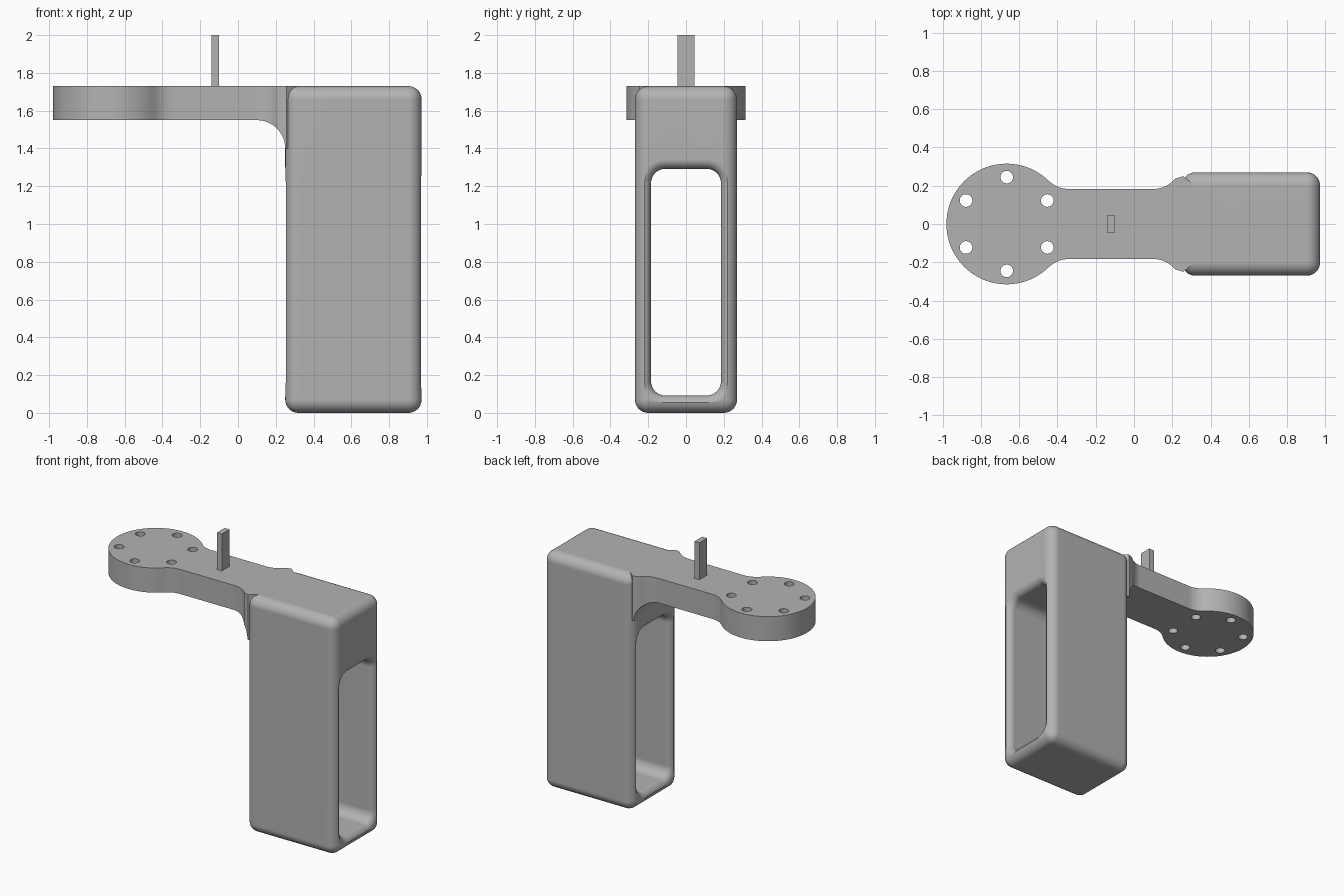
import bpy, bmesh
from math import sin, cos, radians, degrees, atan2, sqrt, pi
from mathutils import Vector

if "Cube" in bpy.data.objects:
    bpy.data.objects.remove(bpy.data.objects["Cube"], do_unlink=True)

GREY = (0.45, 0.45, 0.45, 1.0)
mat = bpy.data.materials.new("plain grey")
mat.use_nodes = True
mat.diffuse_color = GREY
mat.node_tree.nodes["Principled BSDF"].inputs["Base Color"].default_value = GREY

TOP, ARM_BOTTOM = 1.73, 1.55
ARM_HALF, FILLET = 0.183, 0.15
DISC_X, DISC_R = -0.665, 0.315
BODY_X0, BODY_X1, BODY_HALF, ROUND = 0.25, 0.972, 0.27, 0.07


def finish(bm, name):
    bmesh.ops.recalc_face_normals(bm, faces=bm.faces)
    mesh = bpy.data.meshes.new(name)
    bm.to_mesh(mesh)
    bm.free()
    mesh.materials.append(mat)
    obj = bpy.data.objects.new(name, mesh)
    bpy.context.collection.objects.link(obj)
    return obj


def box(name, lo, hi, bevel=0):
    bm = bmesh.new()
    bmesh.ops.create_cube(bm, size=1)
    for v in bm.verts:
        v.co = [hi[i] if v.co[i] > 0 else lo[i] for i in range(3)]
    if bevel:
        bmesh.ops.bevel(bm, geom=bm.edges[:], offset=bevel, segments=8,
                        profile=0.5, affect='EDGES')
    return finish(bm, name)


def prism(name, points, shift):
    bm = bmesh.new()
    face = bm.faces.new([bm.verts.new(p) for p in points])
    grown = bmesh.ops.extrude_face_region(bm, geom=[face])["geom"]
    bmesh.ops.translate(bm, vec=Vector(shift),
                        verts=[g for g in grown if isinstance(g, bmesh.types.BMVert)])
    return finish(bm, name)


def arc(cx, cy, r, a0, a1, n):
    steps = [radians(a0 + (a1 - a0) * i / n) for i in range(n + 1)]
    return [(cx + r * cos(a), cy + r * sin(a)) for a in steps]


def boolean(target, tool, operation):
    mod = target.modifiers.new(operation, 'BOOLEAN')
    mod.operation, mod.solver, mod.object = operation, 'EXACT', tool
    bpy.context.view_layer.objects.active = target
    bpy.ops.object.modifier_apply(modifier=mod.name)
    bpy.data.objects.remove(tool, do_unlink=True)


# Arm plan: flared root, straight neck, filleted round plate
fy = ARM_HALF + FILLET
neck_x = DISC_X + sqrt((DISC_R + FILLET) ** 2 - fy ** 2)
meet = degrees(atan2(fy, neck_x - DISC_X))
half = [(0.32, 0.2), (0.257, 0.25)]
half += arc(0.10, fy, FILLET, -40, -90, 8)
half += arc(neck_x, fy, FILLET, -90, meet - 180, 8)
half += arc(DISC_X, 0, DISC_R, meet, 180, 32)[1:]
outline = half + [(x, -y) for x, y in reversed(half[:-1])]
arm = prism("arm", [(x, y, 1.3) for x, y in outline], (0, 0, TOP - 1.3))

# Arm side profile with the fillet running down into the grip
side = [(-1.2, TOP + 0.1), (-1.2, ARM_BOTTOM)]
side += arc(0.10, ARM_BOTTOM - FILLET, FILLET, 90, 0, 12)
side += [(0.5, ARM_BOTTOM - FILLET), (0.5, TOP + 0.1)]
boolean(arm, prism("side_profile", [(x, -0.5, z) for x, z in side], (0, 1, 0)), 'INTERSECT')

# Ring of bolt holes
for k in range(6):
    a = radians(30) + k * pi / 3
    rim = arc(DISC_X + 0.245 * cos(a), 0.245 * sin(a), 0.033, 0, 345, 23)
    boolean(arm, prism("bolt_hole", [(x, y, 1.4) for x, y in rim], (0, 0, 0.5)), 'DIFFERENCE')

# Rounded grip block joined to the arm
grip = box("grip_and_arm", (BODY_X0, -BODY_HALF, 0), (BODY_X1, BODY_HALF, TOP), ROUND)
boolean(grip, arm, 'UNION')


# Window through the grip, with rounded mouths at both ends
def window_ring(x, off):
    hy, hz, r, zc = 0.185 + off, 0.6 + off, 0.075 + off, 0.692
    pts = []
    for sy, sz, a in ((1, 1, 0), (-1, 1, 90), (-1, -1, 180), (1, -1, 270)):
        pts += arc(sy * (hy - r), zc + sz * (hz - r), r, a, a + 90, 8)
    return [(x, y, z) for y, z in pts]


MOUTH = 0.05
flare = [(-0.1, MOUTH)]
for i in range(9):
    a = i * pi / 16
    flare.append((MOUTH * (1 - cos(a)), MOUTH * (1 - sin(a))))
flare = [flare[0]] + [(d, o) for d, o in flare[1:]]
rings = [window_ring(BODY_X0 + d, o) for d, o in flare]
rings += [window_ring(BODY_X1 - d, o) for d, o in reversed(flare)]
bm = bmesh.new()
loops = [[bm.verts.new(p) for p in ring] for ring in rings]
for a, b in zip(loops, loops[1:]):
    for i in range(len(a)):
        j = (i + 1) % len(a)
        bm.faces.new((a[i], a[j], b[j], b[i]))
bm.faces.new(loops[0])
bm.faces.new(loops[-1])
boolean(grip, finish(bm, "window"), 'DIFFERENCE')

# Upright sight post on the neck
post = box("sight_post", (-0.14, -0.045, TOP - 0.01), (-0.10, 0.045, 2.0))

# Smooth curved surfaces, keep flats flat and edges crisp
bpy.ops.object.select_all(action='DESELECT')
grip.select_set(True)
bpy.context.view_layer.objects.active = grip
bpy.ops.object.shade_smooth_by_angle(angle=radians(30))
weighted = grip.modifiers.new("flat_normals", 'WEIGHTED_NORMAL')
weighted.keep_sharp = True
